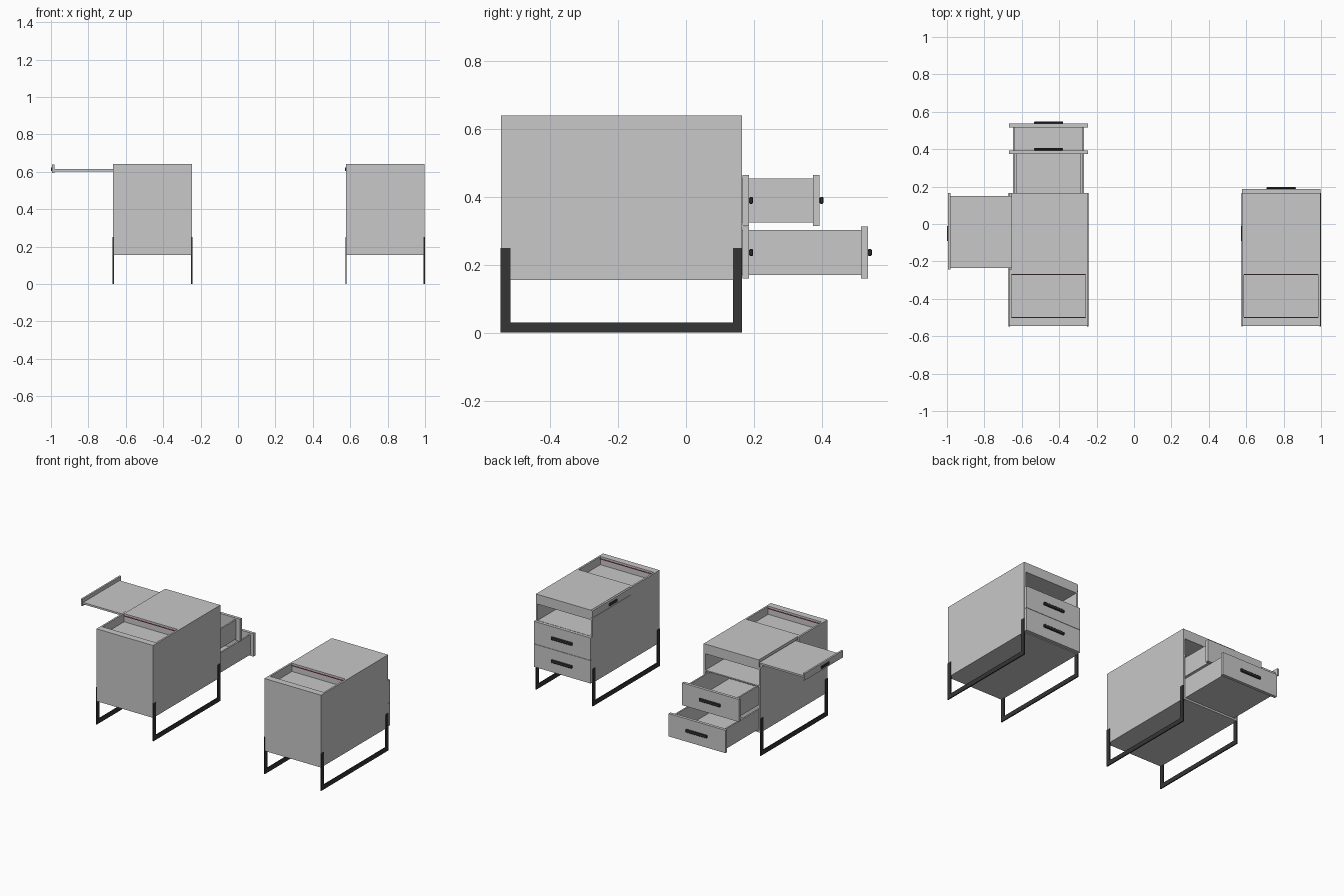
import bpy, bmesh
from mathutils import Vector

if "Cube" in bpy.data.objects:
    bpy.data.objects.remove(bpy.data.objects["Cube"])


def material(name, rgb):
    m = bpy.data.materials.new(name)
    m.diffuse_color = (*rgb, 1)
    m.use_nodes = True
    m.node_tree.nodes["Principled BSDF"].inputs["Base Color"].default_value = m.diffuse_color
    return m


GREY = material("light_grey_paint", (0.58, 0.58, 0.58))
DARK = material("dark_metal", (0.035, 0.035, 0.035))
RED = material("dark_red_strip", (0.25, 0.03, 0.06))


def boxes(name, cx, mat, parts):
    """One object made of boxes, each given as x0, x1, y0, y1, z0, z1."""
    bm = bmesh.new()
    for x0, x1, y0, y1, z0, z1 in parts:
        r = bmesh.ops.create_cube(bm, size=1)
        for v in r["verts"]:
            v.co = Vector((x0 if v.co.x < 0 else x1,
                           y0 if v.co.y < 0 else y1,
                           z0 if v.co.z < 0 else z1))
    me = bpy.data.meshes.new(name)
    bm.to_mesh(me)
    bm.free()
    me.materials.append(mat)
    ob = bpy.data.objects.new(name, me)
    ob.location.x = cx
    bpy.context.collection.objects.link(ob)
    return ob


W = 0.21             # half width of the body
T = 0.012            # panel thickness
Y0, Y1 = -0.545, 0.165
Z0, Z1 = 0.155, 0.64
RY0, RY1 = -0.50, -0.27   # top recess


def drawer(name, cx, out, z0, z1, inner):
    # Tray-shaped box behind an overlapping front panel
    a, b, c, d = -inner, inner, -0.27 + out, Y1 + 0.001 + out
    lo, hi = z0 + 0.01, z1 - 0.01
    boxes(name + "_box", cx, GREY, [
        (a, b, c, d, lo, lo + 0.008),
        (a, a + 0.01, c, d, lo + 0.008, hi),
        (b - 0.01, b, c, d, lo + 0.008, hi),
        (a + 0.01, b - 0.01, c, c + 0.01, lo + 0.008, hi)])
    boxes(name + "_front", cx, GREY, [(-W, W, d, d + 0.02, z0, z1)])
    zc = (z0 + z1) / 2
    h = boxes(name + "_handle", cx, DARK,
              [(-0.078, 0.078, d + 0.02, d + 0.032, zc - 0.01, zc + 0.01)])
    bev = h.modifiers.new("soft_edges", 'BEVEL')
    bev.width, bev.segments = 0.003, 1


def cabinet(tag, cx, upper_out, lower_out, tray_out):
    # Outer shell, with the left wall cut down where the side tray slides out
    boxes(tag + "_shell", cx, GREY, [
        (-W, W, Y0, Y1, Z0, Z0 + T),
        (W - T, W, Y0, Y1, Z0 + T, Z1),
        (-W, -W + T, Y0, Y1, Z0 + T, 0.59),
        (-W, -W + T, Y0, -0.243, 0.59, Z1),
        (-W + T, W - T, Y0, Y0 + T, Z0 + T, Z1)])
    # Lid, back rim and front rail
    boxes(tag + "_top", cx, GREY, [
        (-W + T, W - T, RY1, Y1, 0.62, Z1),
        (-W + T, W - T, Y0 + T, RY0, 0.58, Z1),
        (-W + T, W - T, Y1 - T, Y1, 0.575, 0.62),
        (-W + T, W - T, RY1, RY1 + T, 0.58, 0.62)])
    # Recess floor and open shelf
    boxes(tag + "_inner_shelves", cx, GREY, [
        (-W + T, W - T, Y0 + T, Y1 - T, 0.575, 0.585),
        (-W + T, W - T, Y0 + T, Y1 - 0.002, 0.457, 0.465)])
    boxes(tag + "_recess_strips", cx, RED, [
        (-W + T, W - T, RY1 - 0.003, RY1, 0.622, 0.627),
        (-W + T, W - T, RY0, RY0 + 0.003, 0.622, 0.627)])
    drawer(tag + "_upper_drawer", cx, upper_out, 0.315, 0.456 + 0.009, 0.182)
    drawer(tag + "_lower_drawer", cx, lower_out, 0.16, 0.313, 0.19)
    # Side tray with its edge panel and pull
    o = -tray_out
    boxes(tag + "_side_tray", cx, GREY, [
        (-W + T + o, 0.19 + o if tray_out == 0 else -0.1, -0.236, 0.15, 0.602, 0.614),
        (-W + o, -W + T + o, -0.243, Y1, 0.592, 0.638)])
    boxes(tag + "_tray_handle", cx, DARK,
          [(-W - 0.006 + o, -W + o, -0.09, -0.01, 0.605, 0.622)])
    # Flat metal leg frames on both sides
    for s, side in ((-1, "left"), (1, "right")):
        a, b = sorted((s * W, s * (W + 0.003)))
        if s > 0:
            a -= 0.004
        else:
            b += 0.004
        boxes(tag + "_" + side + "_leg_frame", cx, DARK, [
            (a, b, Y0 - 0.002, Y0 + 0.027, 0.03, 0.25),
            (a, b, Y1 - 0.027, Y1 + 0.0005, 0.03, 0.25),
            (a, b, Y0 - 0.002, Y1 + 0.0005, 0, 0.03)])


cabinet("open_cabinet", -0.457, 0.208, 0.35, 0.327)
cabinet("closed_cabinet", 0.787, 0, 0, 0)
